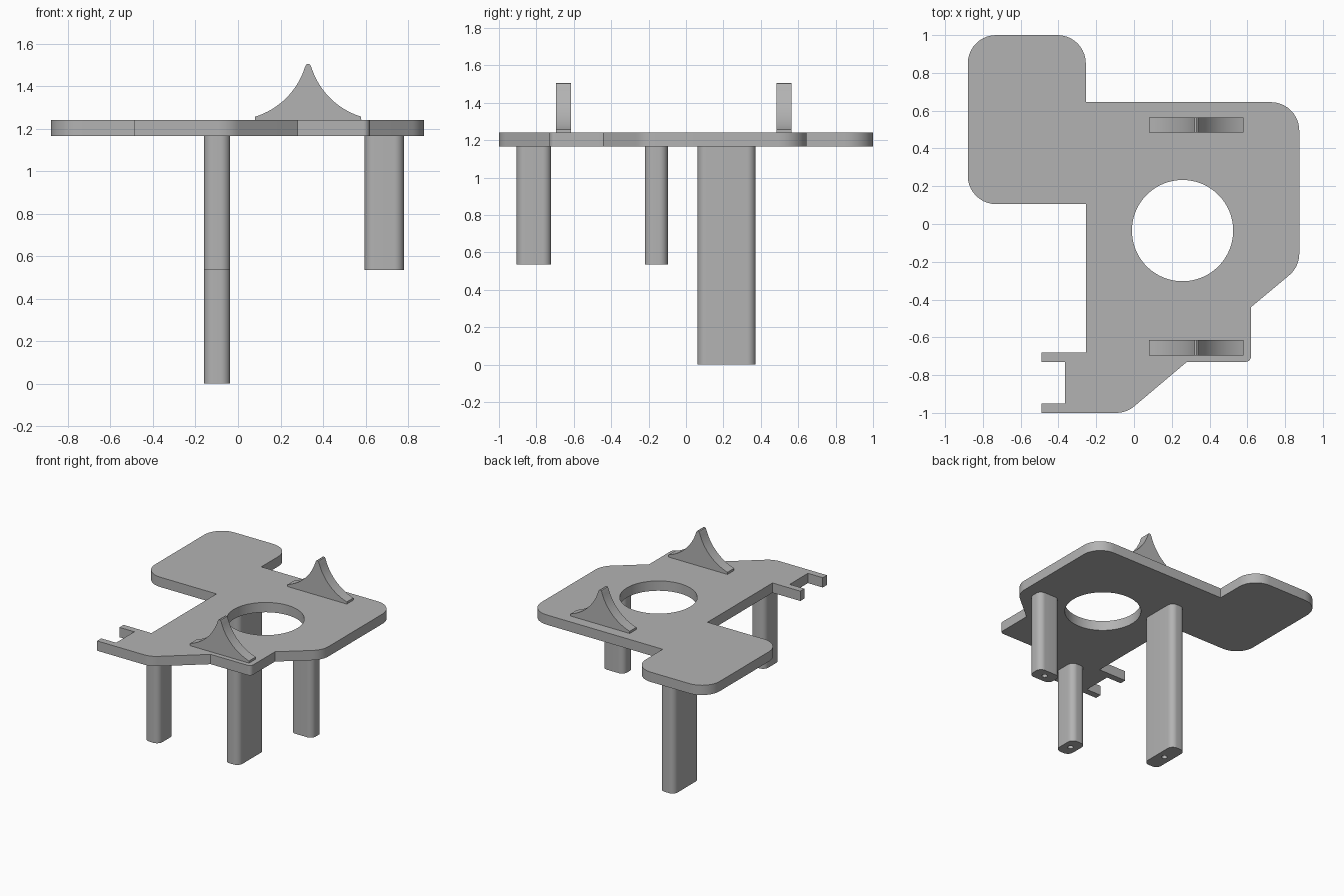
import bpy, bmesh
from math import sin, cos, pi, radians, tan
from mathutils import Vector, Matrix

if "Cube" in bpy.data.objects:
    bpy.data.objects.remove(bpy.data.objects["Cube"], do_unlink=True)

# One grey material for the whole piece
grey = bpy.data.materials.new("plain grey")
grey.use_nodes = True
colour = (0.45, 0.45, 0.45, 1)
grey.diffuse_color = colour
grey.node_tree.nodes["Principled BSDF"].inputs["Base Color"].default_value = colour

PLATE_BOTTOM, PLATE_TOP = 1.165, 1.24


def circle(cx, cy, r, n):
    return [(cx + r * cos(2 * pi * i / n), cy + r * sin(2 * pi * i / n)) for i in range(n)]


def rounded(corners, steps=10):
    """Outline from (x, y, fillet radius) corners."""
    pts = []
    for i, (x, y, r) in enumerate(corners):
        p = Vector((x, y))
        if r == 0:
            pts.append(p)
            continue
        a = (Vector(corners[i - 1][:2]) - p).normalized()
        b = (Vector(corners[(i + 1) % len(corners)][:2]) - p).normalized()
        half = a.angle(b) / 2
        centre = p + (a + b).normalized() * (r / sin(half))
        start = p + a * (r / tan(half)) - centre
        end = p + b * (r / tan(half)) - centre
        sweep = start.angle_signed(end)
        for k in range(steps + 1):
            turn = Matrix.Rotation(-sweep * k / steps, 2)
            pts.append(centre + turn @ start)
    return pts


def prism(name, loops, depth, matrix):
    """Extrude an outline (further loops are holes) along its normal."""
    bm = bmesh.new()
    for loop in loops:
        vs = [bm.verts.new((p[0], p[1], 0)) for p in loop]
        for i, v in enumerate(vs):
            bm.edges.new((vs[i - 1], v))
    bmesh.ops.triangle_fill(bm, use_beauty=True, edges=bm.edges[:], normal=(0, 0, 1))
    top = bmesh.ops.extrude_face_region(bm, geom=bm.faces[:], use_keep_orig=True)
    moved = [g for g in top["geom"] if isinstance(g, bmesh.types.BMVert)]
    bmesh.ops.translate(bm, verts=moved, vec=(0, 0, depth))
    bmesh.ops.recalc_face_normals(bm, faces=bm.faces[:])
    bmesh.ops.dissolve_limit(bm, angle_limit=0.001, verts=bm.verts[:], edges=bm.edges[:])
    bm.transform(matrix)
    mesh = bpy.data.meshes.new(name)
    bm.to_mesh(mesh)
    bm.free()
    mesh.materials.append(grey)
    obj = bpy.data.objects.new(name, mesh)
    bpy.context.collection.objects.link(obj)
    bpy.ops.object.select_all(action="DESELECT")
    obj.select_set(True)
    bpy.context.view_layer.objects.active = obj
    bpy.ops.object.shade_smooth_by_angle(angle=radians(25))
    return obj


# Mounting plate with rounded lobe, end prongs and a round opening
R = 0.15
outline = rounded([
    (-0.88, 1, R), (-0.88, 0.105, R), (-0.255, 0.105, 0), (-0.255, -0.68, 0),
    (-0.49, -0.68, 0), (-0.49, -0.73, 0), (-0.365, -0.73, 0), (-0.365, -0.95, 0),
    (-0.49, -0.95, 0), (-0.49, -1, 0), (-0.04, -1, R), (0.28, -0.73, 0),
    (0.62, -0.73, 0.03), (0.62, -0.44, 0), (0.875, -0.227, R), (0.875, 0.645, R),
    (-0.255, 0.645, 0), (-0.255, 1, R)])
prism("plate", [outline, circle(0.257, -0.035, 0.268, 96)],
      PLATE_TOP - PLATE_BOTTOM, Matrix.Translation((0, 0, PLATE_BOTTOM)))


# Legs: rounded bars with a screw bore
def leg(name, x, y, wide, deep, bottom):
    w, d, r = wide / 2, deep / 2, 0.045
    bar = rounded([(-w, -d, r), (w, -d, r), (w, d, r), (-w, d, r)])
    prism(name, [bar, circle(0, 0, 0.02, 24)], PLATE_BOTTOM - bottom,
          Matrix.Translation((x, y, bottom)))


leg("tall_leg", -0.098, 0.217, 0.123, 0.31, 0)
leg("front_leg", -0.098, -0.813, 0.123, 0.185, 0.535)
leg("left_leg", 0.688, -0.159, 0.185, 0.123, 0.535)

# Pointed fins with concave flanks
angles = [radians(17 + 56 * i / 16) for i in range(17)]
flank = [(-0.353 + 0.354 * sin(a), 0.355 - 0.354 * cos(a)) for a in angles]
half = [(-0.25, 0)] + flank + [(-0.009, 0.262)]
profile = half + [(0, 0.265)] + [(-x, z) for x, z in reversed(half)]
for name, y in (("front_fin", -0.615), ("back_fin", 0.565)):
    prism(name, [profile], 0.08,
          Matrix.Translation((0.33, y, PLATE_TOP)) @ Matrix.Rotation(pi / 2, 4, "X"))
